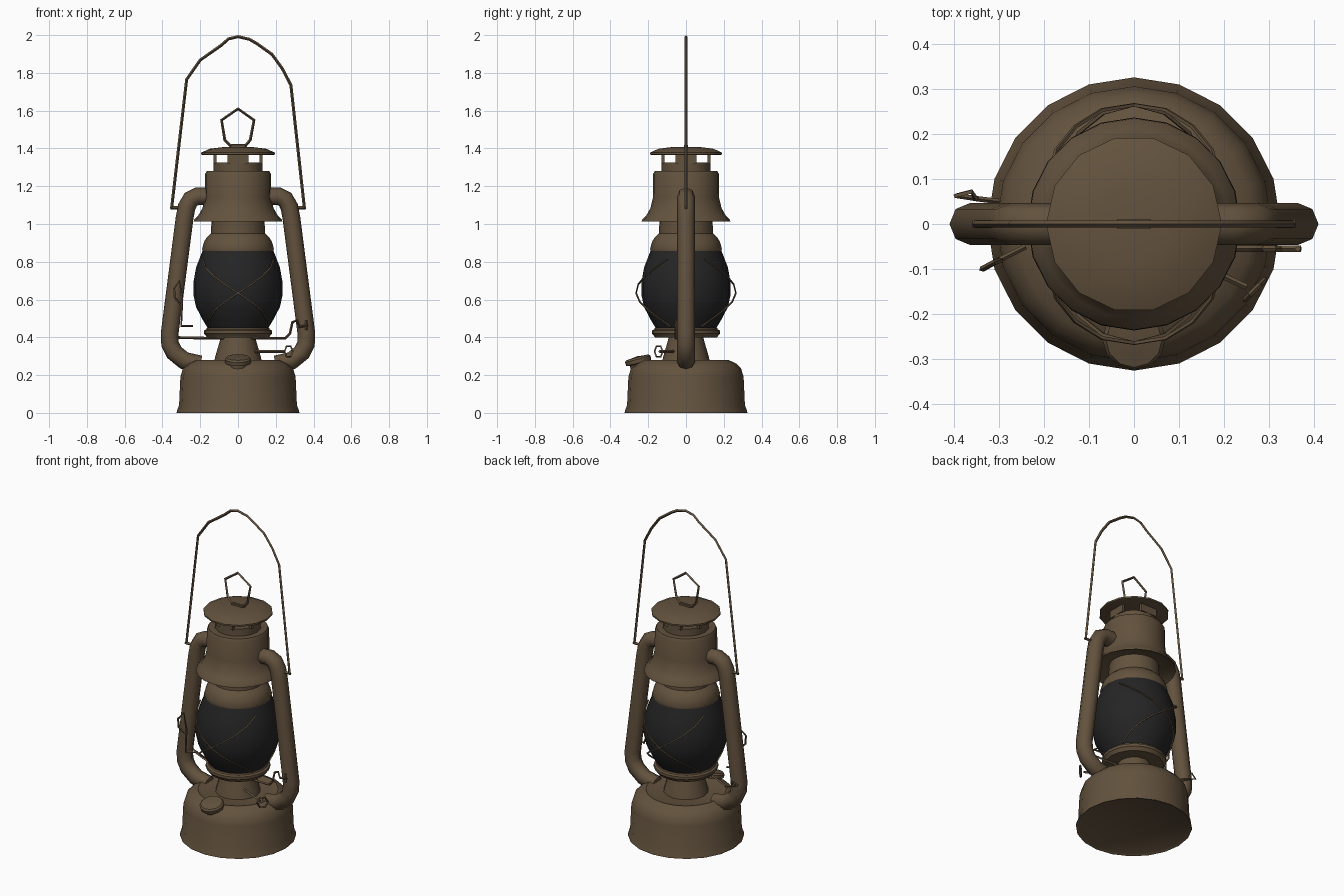
import bpy, math
from mathutils import Matrix, Vector

if "Cube" in bpy.data.objects:
    bpy.data.objects.remove(bpy.data.objects["Cube"])


def material(name, rgb):
    m = bpy.data.materials.new(name)
    m.diffuse_color = (*rgb, 1)
    m.use_nodes = True
    m.node_tree.nodes["Principled BSDF"].inputs["Base Color"].default_value = m.diffuse_color
    return m


BROWN = material("aged_brown_metal", (0.125, 0.085, 0.048))
BLACK = material("smoked_glass", (0.018, 0.018, 0.018))


def finish(name, mesh, mat, angle=35):
    ob = bpy.data.objects.new(name, mesh)
    bpy.context.collection.objects.link(ob)
    mesh.materials.clear()
    mesh.materials.append(mat)
    bpy.ops.object.select_all(action='DESELECT')
    ob.select_set(True)
    bpy.context.view_layer.objects.active = ob
    bpy.ops.object.shade_smooth_by_angle(angle=math.radians(angle))
    return ob


def lathe(name, profile, mat=BROWN, n=20, matrix=None):
    """Revolve (radius, z) points; a zero radius closes the end."""
    verts, rings, faces = [], [], []
    for r, z in profile:
        count = n if r > 0 else 1
        rings.append([len(verts) + i for i in range(count)])
        verts += [(r * math.cos(2 * math.pi * i / n), r * math.sin(2 * math.pi * i / n), z)
                  for i in range(count)]
    for a, b in zip(rings, rings[1:]):
        for i in range(n):
            j = (i + 1) % n
            if len(a) == 1:
                faces.append((a[0], b[j], b[i]))
            elif len(b) == 1:
                faces.append((a[i], a[j], b[0]))
            else:
                faces.append((a[i], a[j], b[j], b[i]))
    mesh = bpy.data.meshes.new(name)
    mesh.from_pydata(verts, [], faces)
    if matrix:
        mesh.transform(matrix)
    return finish(name, mesh, mat)


def wire(name, points, radius, cyclic=False, res=0, angle=35):
    """Round bar swept along a polyline."""
    cu = bpy.data.curves.new(name + "_path", 'CURVE')
    cu.dimensions = '3D'
    cu.bevel_depth = radius
    cu.bevel_resolution = res
    cu.use_fill_caps = True
    sp = cu.splines.new('POLY')
    sp.points.add(len(points) - 1)
    for p, co in zip(sp.points, points):
        p.co = (*co, 1)
    sp.use_cyclic_u = cyclic
    tmp = bpy.data.objects.new(name + "_path", cu)
    bpy.context.collection.objects.link(tmp)
    mesh = bpy.data.meshes.new_from_object(tmp.evaluated_get(bpy.context.evaluated_depsgraph_get()))
    bpy.data.objects.remove(tmp)
    return finish(name, mesh, BROWN, angle)


def box(name, lo, hi, turn=0):
    v = [(x, y, z) for x in (lo[0], hi[0]) for y in (lo[1], hi[1]) for z in (lo[2], hi[2])]
    f = [(0, 1, 3, 2), (4, 6, 7, 5), (0, 4, 5, 1), (2, 3, 7, 6), (0, 2, 6, 4), (1, 5, 7, 3)]
    mesh = bpy.data.meshes.new(name)
    mesh.from_pydata(v, [], f)
    mesh.transform(Matrix.Rotation(turn, 4, 'Z'))
    return finish(name, mesh, BROWN)


# Fuel tank with a rolled foot and slightly recessed floor
lathe("fuel_tank", [(0, .02), (.31, .01), (.325, 0), (.323, .012), (.312, .04), (.305, .19),
                    (.292, .235), (.265, .262), (.225, .28), (.2, .272), (0, .272)])
# Burner cone and globe gallery
lathe("burner_cone", [(0, .265), (.128, .265), (.12, .3), (.095, .385), (.09, .41), (0, .41)], n=16)
lathe("globe_gallery", [(0, .40), (.165, .40), (.172, .412), (.18, .42), (.18, .436),
                        (.168, .442), (.165, .45), (0, .45)])
# Glass globe
GLOBE = [(.158, .445), (.185, .49), (.222, .56), (.236, .625), (.236, .69), (.222, .77), (.185, .865)]
lathe("glass_globe", [(0, .445)] + GLOBE + [(0, .865)], BLACK)
# Upper collar, flared hood and chimney throat
lathe("globe_collar", [(0, .855), (.187, .855), (.19, .868), (.18, .905), (.165, .93), (.143, .95),
                       (.14, 1.04), (0, 1.04)])
lathe("flared_hood", [(.14, 1.035), (.225, 1.02), (.235, 1.012), (.233, 1.022), (.21, 1.045),
                      (.188, 1.085), (.175, 1.14), (.174, 1.265), (.166, 1.28), (0, 1.28)])
lathe("chimney_throat", [(0, 1.275), (.13, 1.275), (.13, 1.325), (0, 1.325)], n=16)
# Vent posts leave four diagonal openings
for k in range(4):
    box("vent_post", (.115, -.055, 1.32), (.13, .055, 1.375), k * math.pi / 2)
lathe("chimney_cap", [(0, 1.365), (.185, 1.365), (.195, 1.368), (.195, 1.378), (.15, 1.398),
                      (.08, 1.407), (0, 1.409)], n=14)

# Cap lifting ring and its tab
box("ring_tab", (-.038, -.01, 1.40), (.038, .01, 1.418))
wire("lifting_ring", [(x, 0, z) for x, z in
                      [(-.04, 1.415), (-.07, 1.445), (-.087, 1.55), (0, 1.61), (.085, 1.55),
                       (.065, 1.445), (.04, 1.415)]], .008, True)

# Side air tubes and bail pivots
for s, side in ((-1, "left"), (1, "right")):
    wire(side + "_air_tube", [(s * x, 0, z) for x, z in
                              [(.15, 1.145), (.215, 1.147), (.25, 1.13), (.272, 1.09), (.283, 1.03),
                               (.362, .42), (.36, .365), (.338, .32), (.285, .277), (.2, .257)]],
         .047, res=2, angle=50)
    wire(side + "_bail_pivot", [(s * .27, 0, 1.085), (s * .358, 0, 1.085)], .009)
# Carrying bail
wire("carrying_bail", [(x, 0, z) for x, z in
                       [(-.352, 1.08), (-.272, 1.765), (-.2, 1.868), (-.09, 1.945), (-.05, 1.98),
                        (0, 1.992), (.06, 1.978), (.1, 1.955), (.18, 1.898), (.235, 1.822),
                        (.28, 1.735), (.352, 1.08)]], .008)


# Crossed guard wires in front of and behind the globe
def globe_radius(z):
    for (r0, z0), (r1, z1) in zip(GLOBE, GLOBE[1:]):
        if z <= z1:
            return r0 + (r1 - r0) * (z - z0) / (z1 - z0)
    return GLOBE[-1][0]


for face in (-1, 1):
    for slope in (-1, 1):
        pts = []
        for i in range(9):
            t = i / 8
            z = .455 + .36 * t
            a = slope * math.radians(-62 + 124 * t)
            r = globe_radius(z) + .008 + .02 * math.sin(math.pi * t)
            pts.append((r * math.sin(a), face * r * math.cos(a), z))
        wire("globe_guard", pts, .005)

# Filler neck and cap, tilted outwards
tilt = Matrix.Translation((0, -.25, .265)) @ Matrix.Rotation(math.radians(15), 4, 'X')
lathe("filler_cap", [(0, -.07), (.05, -.07), (.05, -.005), (.068, 0), (.07, .02), (.062, .03),
                     (.03, .032), (0, .036)], n=12, matrix=tilt)

# Wick shaft and looped knob
wire("wick_shaft", [(.08, -.06, .325), (.25, -.14, .325)], .007)
wire("wick_knob", [(.268 + .022 * math.cos(a), -.145 + .022 * math.cos(a), .325 + .032 * math.sin(a))
                   for a in [i * math.pi / 3 for i in range(6)]], .006, True)

# Globe lifting lever with cross handle
wire("globe_lever", [(-.32, .05, .398), (-.1, -.05, .395), (.25, -.055, .395), (.275, -.055, .42),
                     (.288, -.055, .48), (.312, -.055, .49), (.325, -.055, .455), (.37, -.055, .465)], .007)
wire("lever_handle", [(.363, -.055, .44), (.363, -.055, .49)], .007)
wire("lever_hook", [(-.3, .05, .398), (-.34, .055, .41), (-.395, .063, .43), (-.36, .072, .45),
                    (-.35, .055, .42)], .006)
# Side latch loop
wire("latch_loop", [(-.24, -.05, .46), (-.3, -.08, .46), (-.295, -.08, .6), (-.31, -.085, .7),
                    (-.338, -.1, .66), (-.335, -.1, .61), (-.3, -.08, .57)], .006)
